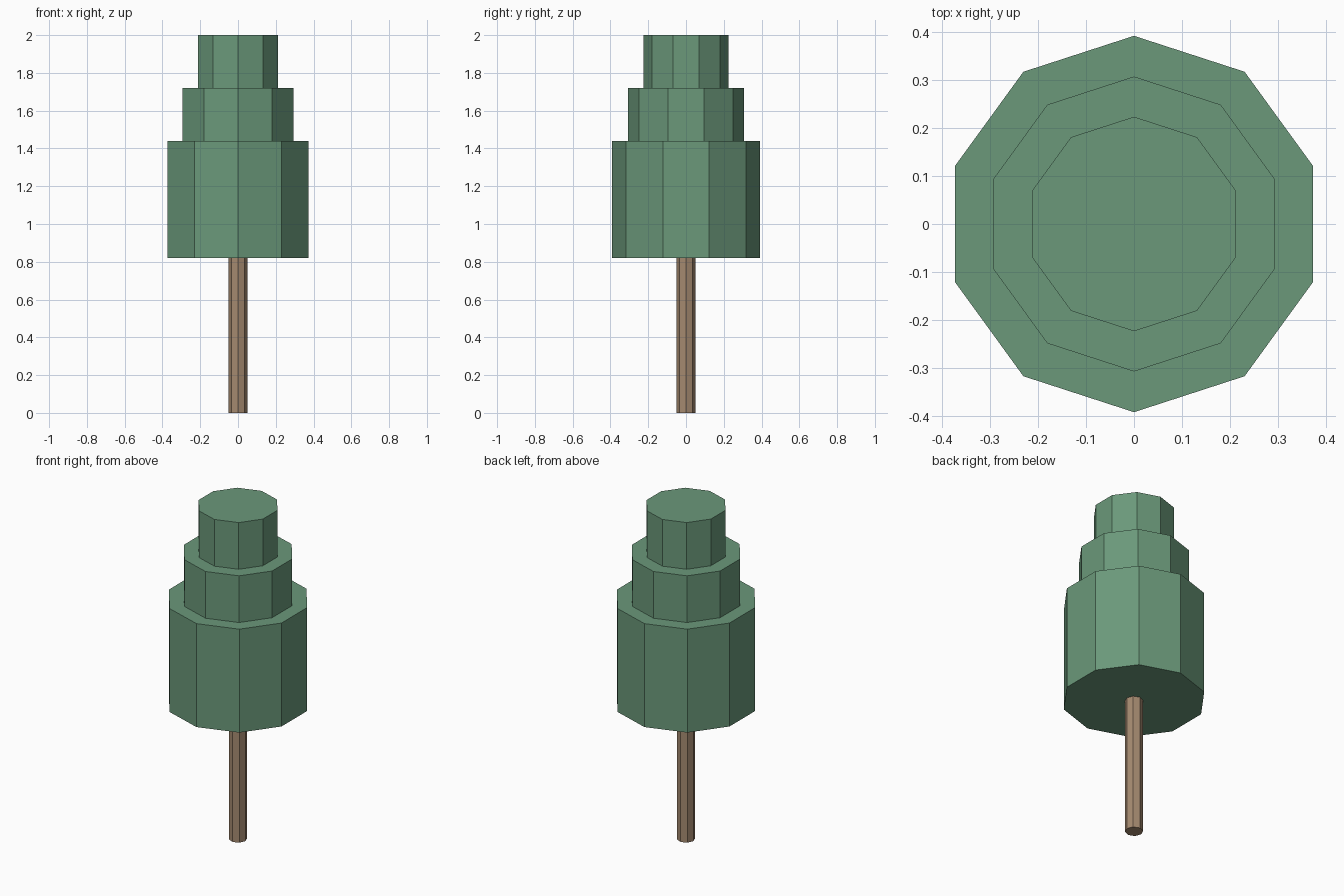
import bpy

if "Cube" in bpy.data.objects:
    bpy.data.objects.remove(bpy.data.objects["Cube"])


def material(name, color):
    m = bpy.data.materials.new(name)
    m.diffuse_color = (*color, 1.0)
    m.use_nodes = True
    m.node_tree.nodes["Principled BSDF"].inputs["Base Color"].default_value = m.diffuse_color
    return m


def prism(name, sides, radius, z0, z1, mat):
    # Upright flat-shaded prism with a corner pointing along +y
    bpy.ops.mesh.primitive_cylinder_add(
        vertices=sides, radius=radius, depth=z1 - z0,
        location=(0, 0, (z0 + z1) / 2))
    ob = bpy.context.object
    ob.name = name
    ob.data.materials.append(mat)
    return ob


leaf_green = material("leaf green", (0.145, 0.315, 0.195))
bark_brown = material("bark brown", (0.376, 0.254, 0.162))

# Thin trunk
prism("trunk", 8, 0.05, 0.0, 0.82, bark_brown)

# Three stepped foliage tiers
tiers = [("lower_foliage", 0.393, 0.82, 1.44),
         ("middle_foliage", 0.308, 1.44, 1.72),
         ("top_foliage", 0.224, 1.72, 2.0)]
for name, radius, z0, z1 in tiers:
    prism(name, 10, radius, z0, z1, leaf_green)
